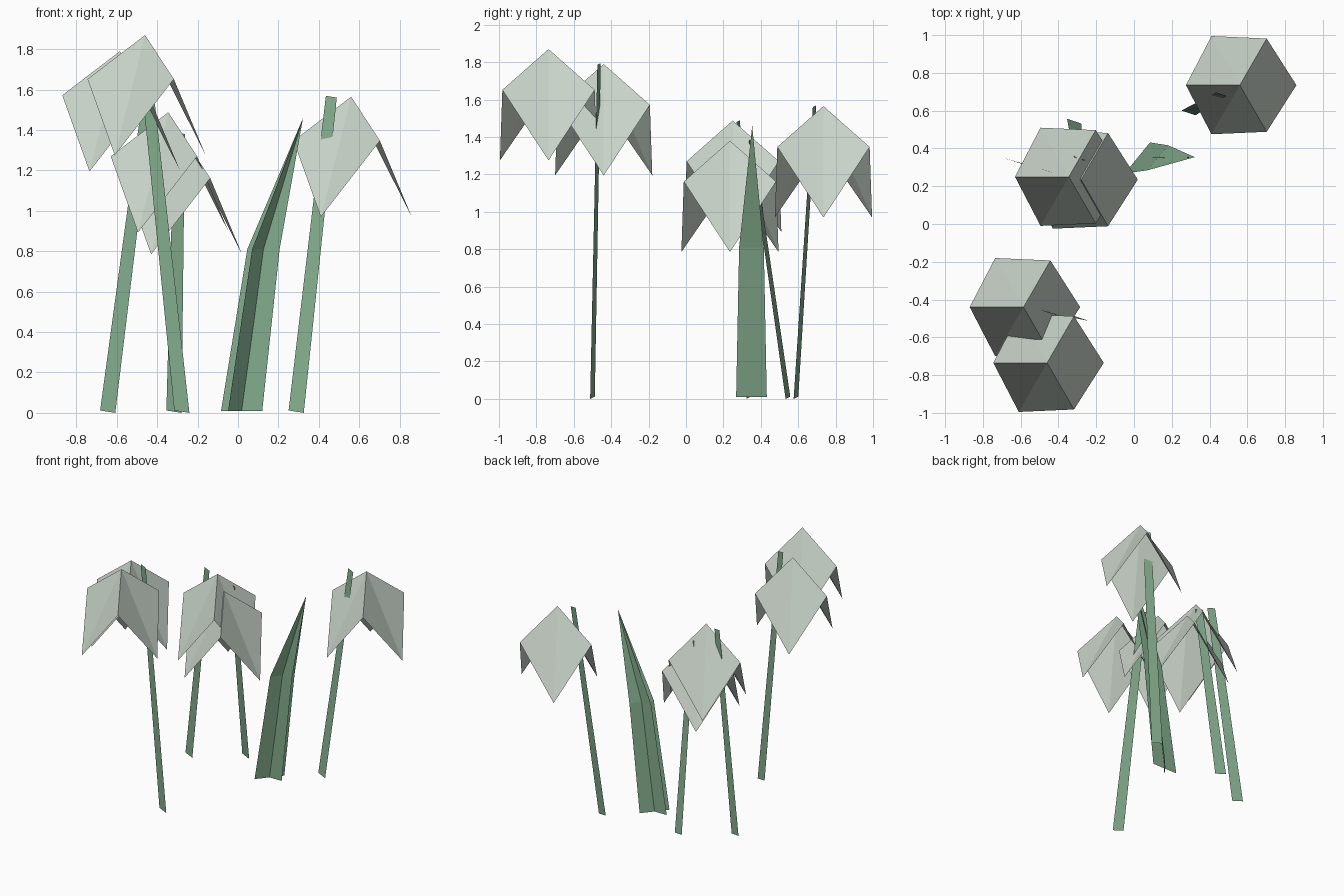
import bpy
from math import radians, sin, cos
from mathutils import Vector

cube = bpy.data.objects.get("Cube")
if cube:
    bpy.data.objects.remove(cube, do_unlink=True)


def make_material(name, rgb):
    mat = bpy.data.materials.new(name)
    mat.use_nodes = True
    mat.diffuse_color = (*rgb, 1)
    bsdf = next(n for n in mat.node_tree.nodes if n.type == 'BSDF_PRINCIPLED')
    bsdf.inputs["Base Color"].default_value = (*rgb, 1)
    return mat


petal_white = make_material("pale petal", (0.58, 0.65, 0.58))
plant_green = make_material("leaf green", (0.23, 0.42, 0.27))


def make_object(name, verts, faces, mat):
    mesh = bpy.data.meshes.new(name)
    mesh.from_pydata([tuple(v) for v in verts], [], faces)
    mesh.materials.append(mat)
    mesh.update()
    obj = bpy.data.objects.new(name, mesh)
    bpy.context.scene.collection.objects.link(obj)
    return obj


def polar(radius, degrees, z):
    a = radians(degrees)
    return Vector((radius * cos(a), radius * sin(a), z))


# Drooping flower: three diamond petals, each creased from apex to tip
def flower(name, apex):
    apex = Vector(apex)
    verts, faces = [], []
    for turn in (0, 120, 240):
        n = len(verts)
        verts += [apex,
                  apex + polar(0.285, turn - 60, -0.218),
                  apex + polar(0.3, turn, -0.595),
                  apex + polar(0.285, turn + 60, -0.218)]
        faces += [(n, n + 1, n + 2), (n, n + 2, n + 3)]
    make_object(name, verts, faces, petal_white)


# Flat, slightly tapered stem strip
def stem(name, foot, top):
    foot, top = Vector(foot), Vector(top)
    side = Vector((0.0375, -0.0125, -0.006))
    verts = [foot - side, foot + side, top + side * 0.72, top - side * 0.72]
    make_object(name, verts, [(0, 1, 2, 3)], plant_green)


flower("front_flower", (-0.46, -0.735, 1.87))
flower("front_rear_flower", (-0.585, -0.44, 1.79))
flower("middle_flower", (-0.345, 0.25, 1.488))
flower("middle_low_flower", (-0.28, 0.235, 1.38))
flower("back_flower", (0.56, 0.735, 1.565))

stem("front_stem", (-0.278, -0.5, 0.006), (-0.467, -0.465, 1.79))
stem("middle_stem", (-0.645, 0.335, 0.006), (-0.455, 0.28, 1.485))
stem("middle_low_stem", (-0.317, 0.545, 0.006), (-0.29, 0.345, 1.385))
stem("back_stem", (0.288, 0.588, 0.006), (0.462, 0.687, 1.565))


# Leaf: two crossed pointed blades that bend toward one tip
def blade(name, base_half, bend_half):
    base, bend = Vector((0.018, 0.35, 0.01)), Vector((0.126, 0.35, 0.81))
    tip = Vector((0.322, 0.354, 1.46))
    a, b = Vector(base_half), Vector(bend_half)
    verts = [base - a, base + a, bend + b, bend - b, tip]
    make_object(name, verts, [(0, 1, 2, 3), (3, 2, 4)], plant_green)


blade("leaf_blade_long", (0.102, 0, 0), (0.08, 0, 0))
blade("leaf_blade_cross", (0.067, 0.082, 0), (0.056, 0.066, 0))
